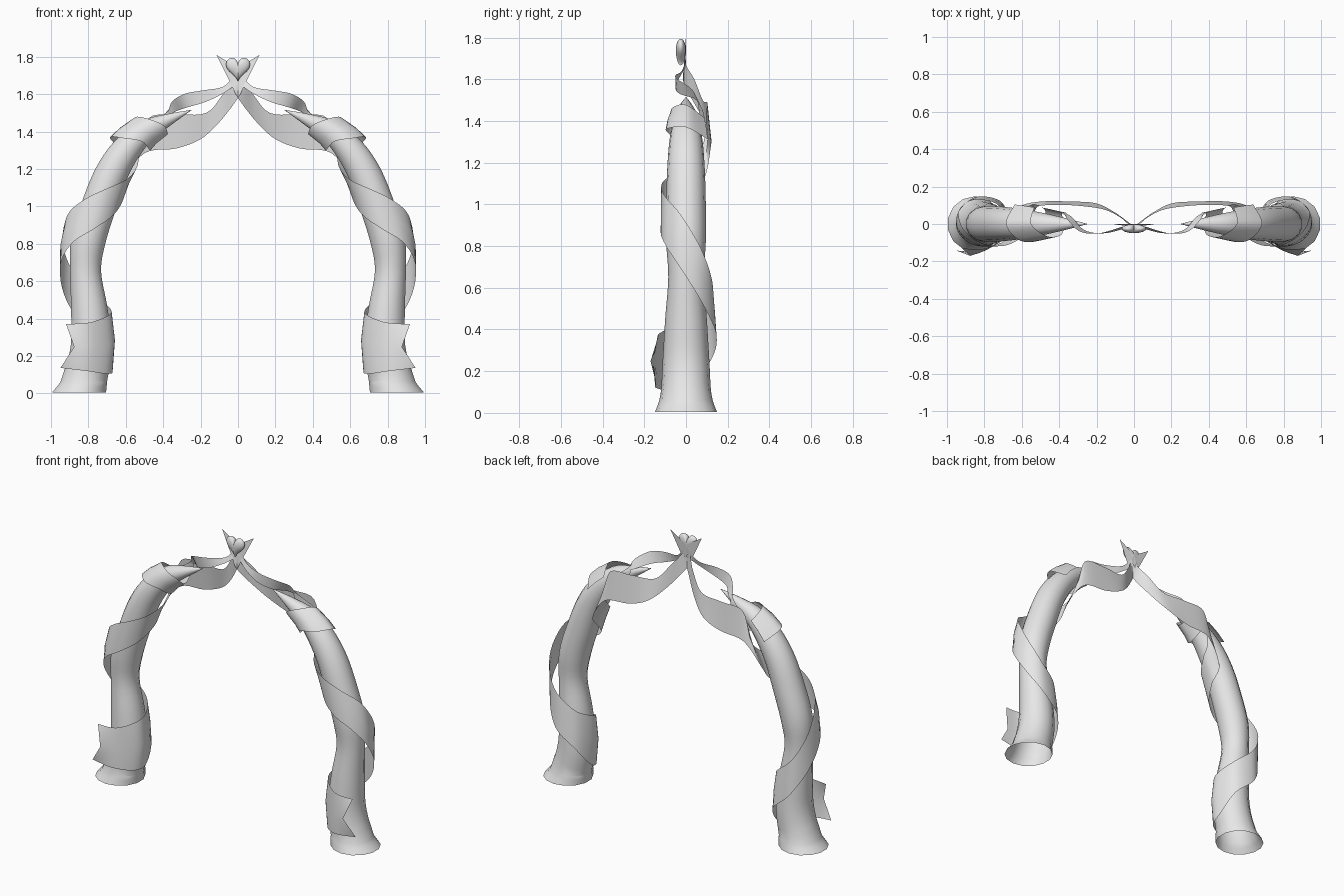
import bpy, bmesh, math
from mathutils import Vector

cube = bpy.data.objects.get("Cube")
if cube:
    bpy.data.objects.remove(cube)

grey = bpy.data.materials.new("pale_grey")
grey.use_nodes = True
colour = (0.8, 0.8, 0.8, 1)
grey.diffuse_color = colour
grey.node_tree.nodes["Principled BSDF"].inputs["Base Color"].default_value = colour


def spline(points, steps):
    """Resample a list of vectors with a Catmull-Rom curve."""
    out = []
    for i in range(len(points) - 1):
        a, b, c = points[max(i - 1, 0)], points[i], points[i + 1]
        d = points[min(i + 2, len(points) - 1)]
        for k in range(steps):
            t = k / steps
            out.append((b * 2 + (c - a) * t + (a * 2 - b * 5 + c * 4 - d) * t * t
                        + (b * 3 - a - c * 3 + d) * t ** 3) / 2)
    return out + [points[-1]]


def make_sheet(name, rows, closed=False, mirror=True, merge=False):
    """Skin a grid of points with quads."""
    bm = bmesh.new()
    grid = [[bm.verts.new(p) for p in row] for row in rows]
    for low, high in zip(grid, grid[1:]):
        n = len(low)
        for j in range(n if closed else n - 1):
            k = (j + 1) % n
            bm.faces.new((low[j], low[k], high[k], high[j]))
    if merge:
        bmesh.ops.remove_doubles(bm, verts=bm.verts, dist=0.0005)
    bmesh.ops.recalc_face_normals(bm, faces=bm.faces)
    mesh = bpy.data.meshes.new(name)
    bm.to_mesh(mesh)
    bm.free()
    mesh.materials.append(grey)
    obj = bpy.data.objects.new(name, mesh)
    bpy.context.collection.objects.link(obj)
    if mirror:
        obj.modifiers.new("Mirror", "MIRROR").use_clip = False
    bpy.ops.object.select_all(action="DESELECT")
    obj.select_set(True)
    bpy.context.view_layer.objects.active = obj
    bpy.ops.object.shade_smooth_by_angle(angle=math.radians(50))
    return obj


# Trunk centre line as (x, height, radius), from flared foot to pointed tip
trunk_path = spline([Vector(p) for p in (
    (.85, .005, .148), (.815, .09, .122), (.785, .25, .112), (.795, .45, .1),
    (.815, .65, .085), (.8, .82, .095), (.745, 1, .095), (.68, 1.17, .09),
    (.6, 1.3, .08), (.5, 1.4, .062), (.38, 1.46, .035), (.25, 1.515, .001))], 4)


def around_trunk(height, degrees, gap=0):
    """Point beside the trunk; 0 is the front, 90 the inner side, 180 the back."""
    i = 0
    while i < len(trunk_path) - 2 and trunk_path[i + 1].y < height:
        i += 1
    a, b = trunk_path[i], trunk_path[i + 1]
    p = a.lerp(b, (height - a.y) / (b.y - a.y))
    before, after = trunk_path[max(i - 1, 0)], trunk_path[min(i + 2, len(trunk_path) - 1)]
    along = Vector((after.x - before.x, 0, after.y - before.y)).normalized()
    if height < 0.08:
        along = Vector((0, 0, 1))
    inner = Vector((-along.z, 0, along.x))
    if inner.x > 0:
        inner.negate()
    angle = math.radians(degrees)
    r = p.z + gap
    return Vector((p.x, 0, p.y)) + inner * r * math.sin(angle) - Vector((0, r * math.cos(angle), 0))


make_sheet("trunk", [[around_trunk(p.y, j * 360 / 14) for j in range(14)]
                     for p in trunk_path], closed=True)


def make_ribbon(name, wraps, free, notch=0):
    """Ribbon wound round the trunk, then hanging free between edge points."""
    low, mid, high = [], [], []
    for i, (height, degrees, half, gap) in enumerate(wraps):
        low.append(around_trunk(height - half, degrees, gap))
        mid.append(around_trunk(height, degrees + (notch if i == 0 else 0), gap))
        high.append(around_trunk(height + half, degrees, gap))
    for bottom, top in free:
        bottom, top = Vector(bottom), Vector(top)
        low.append(bottom)
        mid.append((bottom + top) / 2)
        high.append(top)
    return make_sheet(name, list(zip(*(spline(edge, 5) for edge in (low, mid, high)))))


# Wide ribbon: notched tail at the foot, one and a half turns, then up to the peak
make_ribbon("wide_ribbon", (
    (.24, -45, .14, .08), (.25, 0, .13, .025), (.27, 60, .14, .015), (.3, 100, .14, .015),
    (.38, 150, .12, .03), (.5, 200, .12, .05), (.66, 240, .11, .055), (.8, 280, .11, .05),
    (.9, 320, .11, .035), (.99, 365, .11, .025), (1.08, 410, .1, .02),
    (1.17, 460, .09, .02), (1.25, 500, .08, .03)), (
    ((.5, .12, 1.285), (.48, .1, 1.47)), ((.33, .12, 1.31), (.33, .1, 1.49)),
    ((.2, .11, 1.36), (.17, .08, 1.5)), ((.1, .06, 1.45), (.08, .04, 1.6)),
    ((0, -.01, 1.58), (.03, 0, 1.67)), ((-.04, -.01, 1.66), (0, 0, 1.73)),
    ((-.115, 0, 1.81), (-.05, 0, 1.77))), notch=17)

# Narrow ribbon: a loop round the upper trunk, then a twist to the peak
make_ribbon("narrow_ribbon", (
    (1.34, 200, .05, .03), (1.35, 270, .05, .03), (1.38, 330, .05, .025),
    (1.41, 380, .04, .025), (1.41, 440, .04, .03), (1.42, 500, .03, .03),
    (1.44, 550, .03, .03)), (
    ((.35, .05, 1.5), (.36, .03, 1.55)), ((.27, -.03, 1.53), (.29, -.04, 1.6)),
    ((.17, -.05, 1.56), (.19, -.05, 1.62)), ((.07, -.03, 1.61), (.08, -.02, 1.64)),
    ((0, 0, 1.66), (.02, 0, 1.7))))


# Puffed heart at the peak
def heart_point(t, scale, depth):
    x = 0.065 * math.sin(t) ** 3
    z = (13 * math.cos(t) - 5 * math.cos(2 * t) - 2 * math.cos(3 * t) - math.cos(4 * t)) * 0.0044
    return Vector((x * scale, depth - 0.025, 1.742 + z * scale))


rings = []
for k in range(13):
    a = math.pi * k / 12
    rings.append([heart_point(math.tau * j / 28, math.sin(a), -0.024 * math.cos(a))
                  for j in range(28)])
make_sheet("heart", rings, closed=True, mirror=False, merge=True)
